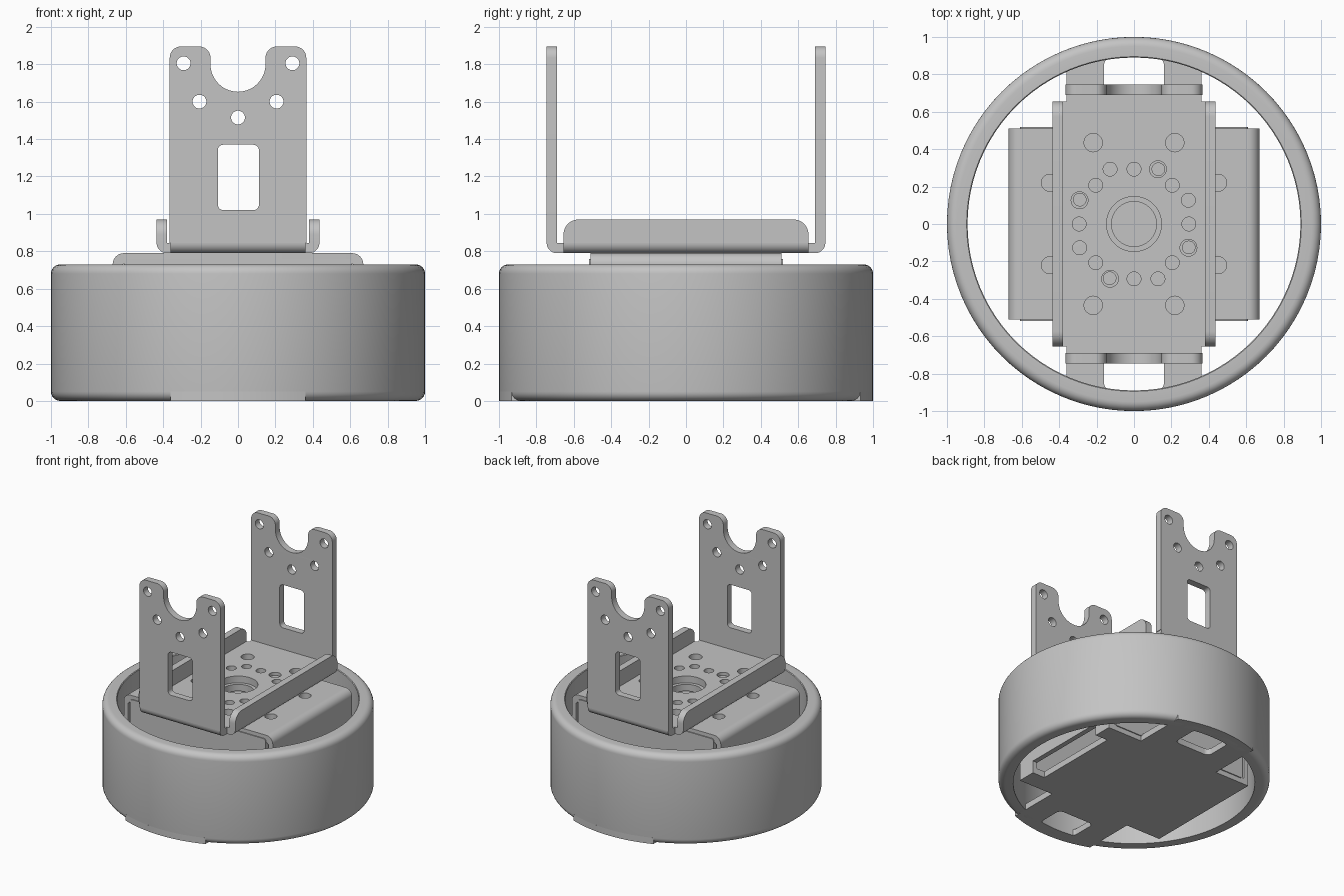
import bpy, bmesh, math

if "Cube" in bpy.data.objects:
    bpy.data.objects.remove(bpy.data.objects["Cube"])

grey = bpy.data.materials.new("plain grey")
grey.diffuse_color = (0.55, 0.55, 0.55, 1)
grey.use_nodes = True
grey.node_tree.nodes["Principled BSDF"].inputs["Base Color"].default_value = grey.diffuse_color


def arc(cx, cy, r, a0, a1, n=10):
    return [(cx + r * math.cos(math.radians(a0 + (a1 - a0) * i / n)),
             cy + r * math.sin(math.radians(a0 + (a1 - a0) * i / n))) for i in range(n + 1)]


def circle(x, y, r, n=28):
    return arc(x, y, r, 0, 360, n)[:-1]


def rounded(x0, y0, x1, y1, r=0.03):
    return (arc(x1 - r, y1 - r, r, 0, 90, 6) + arc(x0 + r, y1 - r, r, 90, 180, 6)
            + arc(x0 + r, y0 + r, r, 180, 270, 6) + arc(x1 - r, y0 + r, r, 270, 360, 6))


def finish(name, mesh):
    ob = bpy.data.objects.new(name, mesh)
    bpy.context.collection.objects.link(ob)
    mesh.materials.clear()
    mesh.materials.append(grey)
    bpy.ops.object.select_all(action='DESELECT')
    ob.select_set(True)
    bpy.context.view_layer.objects.active = ob
    bpy.ops.object.shade_smooth_by_angle(angle=math.radians(30))
    return ob


def plate(name, loops, c0, c1, plane='xy'):
    """Extrude an outline (first loop) with holes (other loops) from c0 to c1."""
    cu = bpy.data.curves.new(name, 'CURVE')
    cu.dimensions, cu.fill_mode, cu.extrude = '2D', 'BOTH', abs(c1 - c0) / 2
    for pts in loops:
        sp = cu.splines.new('POLY')
        sp.points.add(len(pts) - 1)
        for p, (a, b) in zip(sp.points, pts):
            p.co = (a, b, 0, 1)
        sp.use_cyclic_u = True
    tmp = bpy.data.objects.new("tmp", cu)
    bpy.context.collection.objects.link(tmp)
    bpy.context.view_layer.update()
    mesh = bpy.data.meshes.new_from_object(
        tmp.evaluated_get(bpy.context.evaluated_depsgraph_get()))
    bpy.data.objects.remove(tmp)
    mid = (c0 + c1) / 2
    for v in mesh.vertices:
        a, b, c = v.co
        if plane == 'xy':
            v.co = (a, b, c + mid)
        elif plane == 'xz':
            v.co = (a, mid - c, b)
        else:
            v.co = (c + mid, a, b)
    bm = bmesh.new()
    bm.from_mesh(mesh)
    bmesh.ops.remove_doubles(bm, verts=bm.verts, dist=1e-5)
    bmesh.ops.recalc_face_normals(bm, faces=bm.faces)
    bm.to_mesh(mesh)
    bm.free()
    mesh.name = name
    return finish(name, mesh)


def flip(pts, s):
    return [(s * a, b) for a, b in pts]


# Round housing: lathed wall with rounded rims
prof = (arc(0.95, 0.05, 0.05, -90, 0, 6) + arc(0.95, 0.68, 0.05, 0, 90, 6)
        + [(0.895, 0.73), (0.89, 0.725), (0.89, 0.0)])
N = 96
bm = bmesh.new()
rows = [[bm.verts.new((r * math.cos(2 * math.pi * i / N), r * math.sin(2 * math.pi * i / N), z))
         for r, z in prof] for i in range(N)]
for i in range(N):
    for j in range(len(prof)):
        k = (j + 1) % len(prof)
        bm.faces.new((rows[i][j], rows[(i + 1) % N][j], rows[(i + 1) % N][k], rows[i][k]))
bmesh.ops.recalc_face_normals(bm, faces=bm.faces)
me = bpy.data.meshes.new("housing_ring")
bm.to_mesh(me)
bm.free()
finish("housing_ring", me)

# Bottom plate: arms reach the ring at front and back, right edge notched between tabs
a = math.degrees(math.acos(0.36))
outline = (arc(0, 0, 1, a, 180 - a, 20) + [(-0.36, 0.51), (-0.67, 0.51), (-0.67, -0.51), (-0.36, -0.51)]
           + arc(0, 0, 1, 180 + a, 360 - a, 20)
           + [(0.36, -0.51), (0.67, -0.51), (0.67, -0.36), (0.56, -0.36),
              (0.56, 0.36), (0.67, 0.36), (0.67, 0.51), (0.36, 0.51)])
plate("bottom_plate", [outline, rounded(-0.16, 0.66, 0.16, 0.89, 0.04),
                       rounded(-0.16, -0.89, 0.16, -0.66, 0.04)], 0, 0.05)

# Inner box: top sheet, bent side walls and end panels
side_holes = [circle(sx * 0.45, sy * 0.22, 0.045) for sx in (-1, 1) for sy in (-1, 1)]
plate("box_top", [rounded(-0.61, -0.51, 0.61, 0.51, 0.001), circle(0, 0, 0.12, 48)] + side_holes,
      0.735, 0.79)
for s, side in ((-1, "left"), (1, "right")):
    z0 = 0.05 if s < 0 else 0.1
    wall = (arc(0.61, 0.73, 0.06, 90, 0) + [(0.67, z0), (0.63, z0), (0.63, 0.72), (0.61, 0.735)])
    plate("box_wall_" + side, [flip(wall, s)], -0.51, 0.51, 'xz')
for s, end in ((-1, "front"), (1, "back")):
    plate("box_end_" + end, [rounded(-0.61, 0.04, 0.61, 0.76, 0.02)], s * 0.48, s * 0.518, 'xz')
plate("inner_hub", [circle(0, 0, 0.2, 48)], 0.68, 0.72)

# Clip tabs under the right side of the box
for s in (-1, 1):
    plate("clip_tab", [rounded(s * 0.435 - 0.075, 0.04, s * 0.435 + 0.075, 0.12, 0.01)],
          0.63, 0.67, 'yz')

# Bracket floor with hub hole, bolt circle and corner holes
holes = [circle(0, 0, 0.147, 48)]
screws = [(0.13, 0.293), (-0.29, 0.13), (-0.13, -0.29), (0.293, -0.125)]
for i in (-1, 1):
    holes += [circle(0, i * 0.293, 0.037), circle(i * 0.293, 0, 0.037)]
    for j in (-1, 1):
        holes.append(circle(i * 0.218, j * 0.435, 0.049))
        holes.append(circle(i * 0.205, j * 0.207, 0.037))
        for x, y in ((i * 0.128, j * 0.293), (i * 0.291, j * 0.127)):
            big = any(math.hypot(x - p, y - q) < 0.03 for p, q in screws)
            holes.append(circle(x, y, 0.045 if big else 0.037))
floor = [(0.38, -0.655), (0.38, 0.655), (0.36, 0.655), (0.36, 0.69),
         (-0.36, 0.69), (-0.36, 0.655), (-0.38, 0.655), (-0.38, -0.655),
         (-0.36, -0.655), (-0.36, -0.69), (0.36, -0.69), (0.36, -0.655)]
plate("bracket_floor", [floor] + holes, 0.79, 0.845)
for x, y in screws:
    plate("screw_head", [circle(x, y, 0.036)], 0.78, 0.825)

# Upright plates with bends, scooped top, holes and window
half = arc(0, 1.80, 0.147, -90, 0, 14) + arc(0.207, 1.835, 0.06, 180, 90) \
    + arc(0.305, 1.835, 0.06, 90, 0) + [(0.365, 0.845)]
upright = half + flip(half, -1)[:0:-1]
cuts = [circle(s * x, z, 0.037) for s in (-1, 1) for x, z in ((0.291, 1.805), (0.206, 1.6))]
cuts += [circle(0, 1.515, 0.037), rounded(-0.108, 1.02, 0.112, 1.37, 0.03)]
for s, end in ((-1, "front"), (1, "back")):
    plate("upright_" + end, [upright] + cuts, s * 0.69, s * 0.745, 'xz')
    plate("upright_bend_" + end, [flip([(0.69, 0.845)] + arc(0.69, 0.845, 0.055, -90, 0), s)],
          -0.36, 0.36, 'yz')

# Side flanges with rounded top corners and bends
flange = [(-0.655, 0.845), (0.655, 0.845)] + arc(0.575, 0.89, 0.08, 0, 90) \
    + arc(-0.575, 0.89, 0.08, 90, 180)
for s, side in ((-1, "left"), (1, "right")):
    plate("flange_" + side, [flange], s * 0.38, s * 0.435, 'yz')
    plate("flange_bend_" + side, [flip([(0.38, 0.845)] + arc(0.38, 0.845, 0.055, -90, 0), s)],
          -0.655, 0.655, 'xz')
